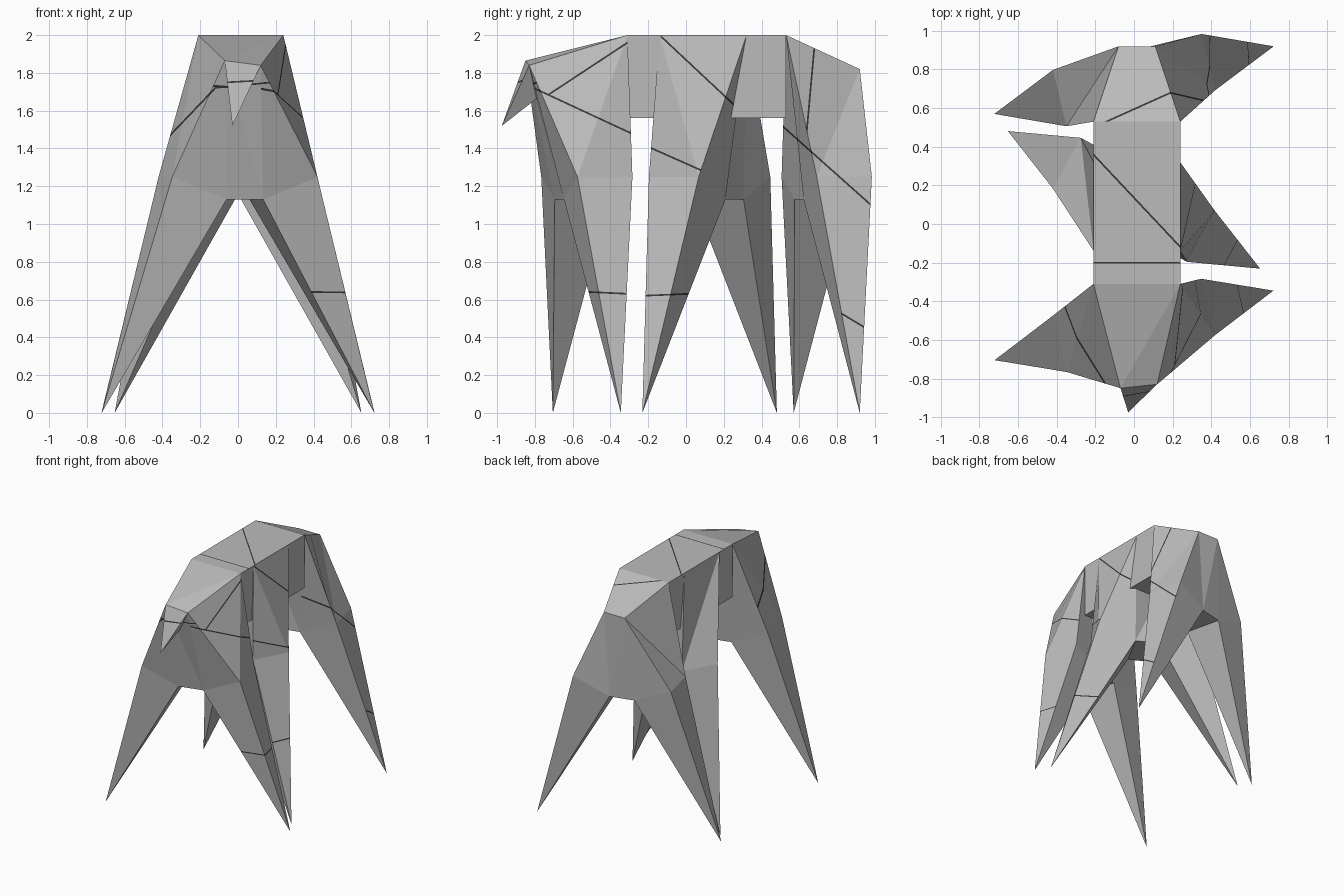
import bpy, bmesh
from math import radians
from mathutils import Vector, Matrix

cube = bpy.data.objects.get("Cube")
if cube:
    bpy.data.objects.remove(cube)


def material(name, value):
    mat = bpy.data.materials.new(name)
    mat.use_nodes = True
    col = (value, value, value, 1)
    mat.diffuse_color = col
    mat.node_tree.nodes["Principled BSDF"].inputs["Base Color"].default_value = col
    return mat


STONE = material("stone grey", 0.5)
DARK = material("dark crack", 0.04)
AXIS = {"x": Vector((1, 0, 0)), "-x": Vector((-1, 0, 0)),
        "-y": Vector((0, -1, 0)), "z": Vector((0, 0, 1))}


def lift(a, axis):
    """Turn a flat 2D point seen along an axis into a 3D point."""
    if "x" in axis:
        return Vector((0, a[0], a[1]))
    if "y" in axis:
        return Vector((a[0], 0, a[1]))
    return Vector((a[0], a[1], 0))


def crack(bm, axis, a, b, width=0.009):
    """Cut a thin dark strip from a to b on the faces turned to the axis."""
    view = AXIS[axis]
    a, b = lift(a, axis), lift(b, axis)
    along = (b - a).normalized()
    side = along.cross(view).normalized()
    for s in (-1, 1):
        faces = [f for f in bm.faces if f.normal.dot(view) > 0.12]
        geom = list({g for f in faces for g in (*f.verts, *f.edges)}) + faces
        bmesh.ops.bisect_plane(bm, geom=geom, dist=1e-5,
                               plane_co=a + side * s * width / 2, plane_no=side)
    bm.normal_update()
    for f in bm.faces:
        rel = [v.co - a for v in f.verts]
        thin = all(abs(r.dot(side)) < width * 0.52 for r in rel)
        mid = (f.calc_center_median() - a).dot(along)
        if thin and f.normal.dot(view) > 0.12 and 0 <= mid <= (b - a).length:
            f.material_index = 1


def finish(name, bm, cracks=()):
    bmesh.ops.recalc_face_normals(bm, faces=bm.faces[:])
    bm.normal_update()
    for c in cracks:
        crack(bm, *c)
    me = bpy.data.meshes.new(name)
    bm.to_mesh(me)
    bm.free()
    me.materials.append(STONE)
    me.materials.append(DARK)
    obj = bpy.data.objects.new(name, me)
    bpy.context.collection.objects.link(obj)
    return obj


def leg_pair(name, y, angle, front_top, back_top, diag, cracks):
    """Arched pair of pointed legs turned about z, joined to a top quad.
    Tops list the -x corner first; diag picks the outer panel's fold."""
    bm = bmesh.new()
    turn = Matrix.Translation((0, y, 0)) @ Matrix.Rotation(radians(angle), 4, "Z")
    top, knee, crotch, tip = {}, {}, {}, {}
    for i, u in enumerate((-1, 1)):
        tip[u] = bm.verts.new(turn @ Vector((u * 0.744, 0, 0)))
        for v, tops in ((-1, front_top), (1, back_top)):
            top[u, v] = bm.verts.new(tops[i])
            knee[u, v] = bm.verts.new(turn @ Vector((u * 0.396, v * 0.15, 1.25)))
            crotch[u, v] = bm.verts.new(turn @ Vector((u * 0.1, v * 0.15, 1.13)))
    face = bm.faces.new
    for u in (-1, 1):
        face((knee[u, -1], knee[u, 1], tip[u]))
        face((crotch[u, -1], crotch[u, 1], tip[u]))
        face((top[u, diag], knee[u, -diag], top[u, -diag]))
        face((top[u, diag], knee[u, -diag], knee[u, diag]))
        for v in (-1, 1):
            face((knee[u, v], crotch[u, v], tip[u]))
            face((top[u, v], knee[u, v], crotch[u, v]))
    for v in (-1, 1):
        face((top[-1, v], top[1, v], crotch[1, v]))
        face((top[-1, v], crotch[1, v], crotch[-1, v]))
    for ring in (top, crotch):
        face((ring[-1, -1], ring[1, -1], ring[1, 1]))
        face((ring[-1, -1], ring[1, 1], ring[-1, 1]))
    return finish(name, bm, cracks)


# Central body block
bm = bmesh.new()
bmesh.ops.create_cube(bm, size=1)
bmesh.ops.scale(bm, vec=(0.45, 0.84, 0.44), verts=bm.verts)
bmesh.ops.translate(bm, vec=(0.015, 0.11, 1.78), verts=bm.verts)
finish("body", bm, [("z", (-0.22, -0.2), (0.25, -0.2)),
                    ("z", (-0.22, 0.37), (0.25, -0.13))])

# Three leg pairs, each turned a little differently
leg_pair("front_legs", -0.525, 14,
         [(-0.07, -0.85, 1.865), (0.12, -0.83, 1.84)],
         [(-0.21, -0.31, 2), (0.24, -0.31, 2)], 1,
         [("x", (-0.85, 1.74), (-0.29, 1.48)),
          ("x", (-0.72, 1.69), (-0.31, 1.96)),
          ("x", (-0.51, 0.64), (-0.3, 0.63)),
          ("-y", (-0.34, 1.49), (-0.13, 1.71)),
          ("-y", (-0.13, 1.72), (0.18, 1.75))])
leg_pair("middle_legs", 0.125, -28.6,
         [(-0.209, -0.14, 1.998), (0.239, -0.14, 1.998)],
         [(-0.209, 0.32, 1.998), (0.239, 0.32, 1.998)], -1,
         [("x", (-0.18, 1.4), (0.09, 1.28)),
          ("x", (-0.23, 0.62), (0.01, 0.63)),
          ("x", (-0.14, 2), (0.33, 1.56))])
leg_pair("rear_legs", 0.745, 13.6,
         [(-0.21, 0.53, 2), (0.24, 0.53, 2)],
         [(-0.08, 0.92, 1.82), (0.11, 0.92, 1.82)], 1,
         [("x", (0.52, 1.51), (0.98, 1.1)),
          ("x", (0.8, 0.54), (0.95, 0.45)),
          ("x", (0.68, 1.94), (0.64, 1.5)),
          ("z", (-0.21, 0.5), (0.19, 0.68))])

# Pointed beak hanging from the front of the head
bm = bmesh.new()
left, right, point, chin = [bm.verts.new(p) for p in (
    (0.12, -0.83, 1.84), (-0.07, -0.85, 1.865),
    (-0.03, -0.975, 1.52), (0.03, -0.77, 1.68))]
for tri in ((left, right, point), (left, point, chin),
            (right, chin, point), (left, chin, right)):
    bm.faces.new(tri)
finish("beak", bm, [("-y", (-0.06, 1.75), (0.12, 1.76))])
